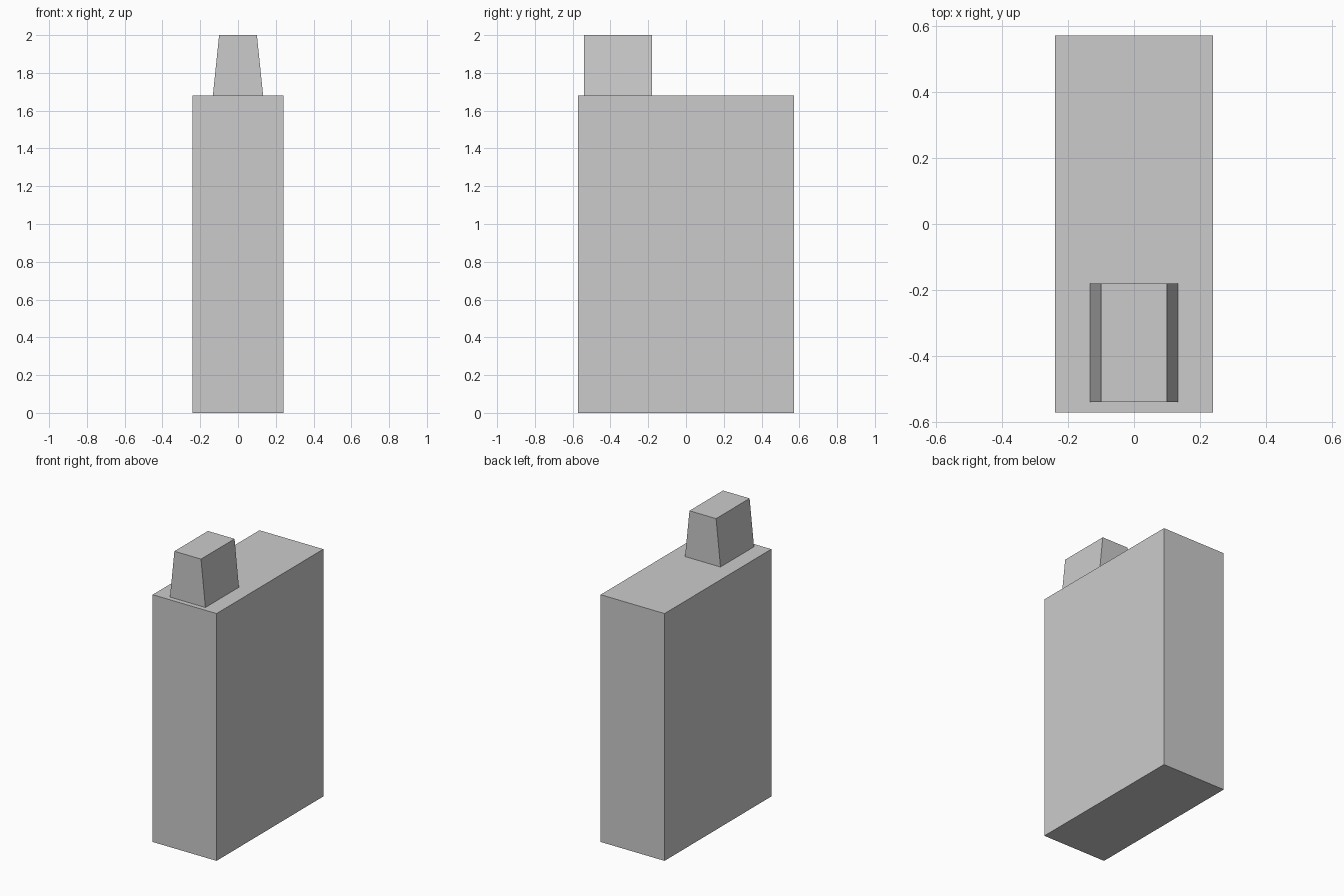
import bpy
import bmesh

if "Cube" in bpy.data.objects:
    bpy.data.objects.remove(bpy.data.objects["Cube"])


def tapered_box(name, half_bottom, half_top, y0, y1, z0, z1):
    """Extrude a symmetric trapezoid (in x/z) along y."""
    bm = bmesh.new()
    profile = [(-half_bottom, z0), (half_bottom, z0), (half_top, z1), (-half_top, z1)]
    face = bm.faces.new([bm.verts.new((x, y0, z)) for x, z in profile])
    ext = bmesh.ops.extrude_face_region(bm, geom=[face])
    verts = [v for v in ext["geom"] if isinstance(v, bmesh.types.BMVert)]
    bmesh.ops.translate(bm, verts=verts, vec=(0, y1 - y0, 0))
    bmesh.ops.recalc_face_normals(bm, faces=bm.faces)
    mesh = bpy.data.meshes.new(name)
    bm.to_mesh(mesh)
    bm.free()
    obj = bpy.data.objects.new(name, mesh)
    bpy.context.collection.objects.link(obj)
    return obj


# Tall main block
tapered_box("body", 0.24, 0.24, -0.573, 0.573, 0.0, 1.68)

# Tapered block on top, near the front
tapered_box("top_cap", 0.133, 0.10, -0.54, -0.18, 1.68, 2.0)
